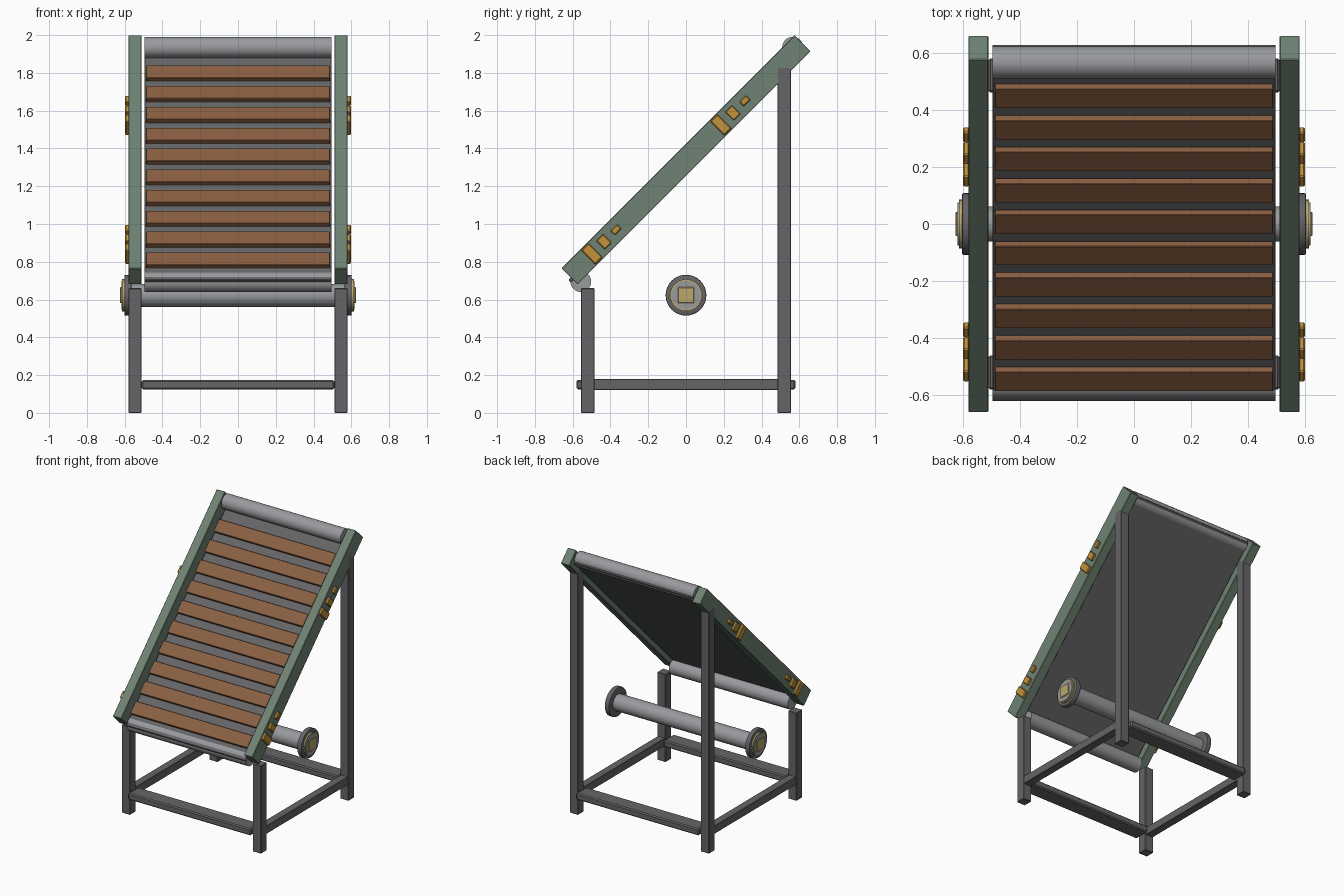
import bpy, bmesh, math
from mathutils import Matrix, Vector

cube = bpy.data.objects.get("Cube")
if cube:
    bpy.data.objects.remove(cube, do_unlink=True)


def material(name, rgb):
    m = bpy.data.materials.new(name)
    m.use_nodes = True
    m.diffuse_color = (*rgb, 1)
    bsdf = next(n for n in m.node_tree.nodes if n.type == 'BSDF_PRINCIPLED')
    bsdf.inputs["Base Color"].default_value = (*rgb, 1)
    return m


GREEN = material("muted green paint", (0.16, 0.225, 0.175))
STEEL = material("dark steel", (0.13, 0.13, 0.137))
BELT = material("belt grey", (0.13, 0.132, 0.137))
ROLLER = material("light roller metal", (0.32, 0.325, 0.34))
WOOD = material("brown wood", (0.25, 0.115, 0.055))
GOLD = material("amber", (0.55, 0.29, 0.045))
TAN = material("pale brass", (0.5, 0.39, 0.15))

# Sloped frame: local y runs up the incline, local z is its normal
SLOPE = Matrix.Translation((0, 0, 1.34)) @ Matrix.Rotation(math.radians(45), 4, 'X')
FLAT = Matrix.Identity(4)


def finish(name, bm, mat, matrix):
    mesh = bpy.data.meshes.new(name)
    bm.to_mesh(mesh)
    bm.free()
    mesh.materials.append(mat)
    ob = bpy.data.objects.new(name, mesh)
    ob.matrix_world = matrix
    bpy.context.collection.objects.link(ob)
    return ob


def box(name, centre, size, mat, frame=FLAT, bevel=0.003):
    bm = bmesh.new()
    bmesh.ops.create_cube(bm, size=1)
    bmesh.ops.scale(bm, vec=size, verts=bm.verts)
    if bevel:
        bmesh.ops.bevel(bm, geom=bm.edges[:], offset=bevel, segments=1,
                        affect='EDGES', profile=0.5)
    return finish(name, bm, mat, frame @ Matrix.Translation(centre))


def rod(name, x0, x1, y, z, radius, mat, bevel=0.0, sides=32):
    bm = bmesh.new()
    bmesh.ops.create_cone(bm, cap_ends=True, segments=sides, radius1=radius,
                          radius2=radius, depth=abs(x1 - x0))
    if bevel:
        rims = [e for e in bm.edges if abs(e.verts[0].co.z - e.verts[1].co.z) < 1e-5]
        bmesh.ops.bevel(bm, geom=rims, offset=bevel, segments=2,
                        affect='EDGES', profile=0.5)
    turn = Matrix.Rotation(math.radians(90), 4, 'Y')
    ob = finish(name, bm, mat, Matrix.Translation(((x0 + x1) / 2, y, z)) @ turn)
    bpy.ops.object.select_all(action='DESELECT')
    bpy.context.view_layer.objects.active = ob
    ob.select_set(True)
    bpy.ops.object.shade_smooth_by_angle(angle=math.radians(35))
    return ob


# Legs, lower side bars, sloped rails and amber markers on both sides
for side, s in (("left", 1), ("right", -1)):
    x = 0.545 * s
    box(side + "_front_leg", (x, -0.52, 0.33), (0.07, 0.07, 0.66), STEEL)
    box(side + "_back_leg", (x, 0.52, 0.915), (0.07, 0.07, 1.83), STEEL)
    box(side + "_side_bar", (x, 0, 0.15), (0.06, 1.04, 0.06), STEEL)
    box(side + "_sloped_rail", (x, 0, 0), (0.07, 1.746, 0.12), GREEN, SLOPE)
    for group, start in (("lower", -0.704), ("upper", 0.261)):
        for i, width in enumerate((0.105, 0.065, 0.033)):
            box(f"{side}_{group}_marker_{i + 1}", (0.587 * s, start + 0.09 * i, 0),
                (0.022, 0.054 - 0.002 * i, width), GOLD, SLOPE, 0.005)

    # Drive shaft end: flange, brass ring, hub and square cap
    rod(side + "_flange", 0.565 * s, 0.602 * s, 0, 0.623, 0.108, STEEL, 0.006)
    rod(side + "_brass_ring", 0.6 * s, 0.613 * s, 0, 0.623, 0.085, TAN)
    rod(side + "_hub", 0.6 * s, 0.618 * s, 0, 0.623, 0.076, ROLLER)
    box(side + "_square_cap", (0.612 * s, 0, 0.623), (0.024, 0.085, 0.085), TAN)

# Cross bars between the legs
for name, y in (("front_cross_bar", -0.52), ("back_cross_bar", 0.52)):
    box(name, (0, y, 0.15), (1.02, 0.12, 0.05), STEEL, bevel=0.008)

# Rollers and drive shaft
rod("top_roller", -0.495, 0.495, 0.565, 1.935, 0.056, ROLLER)
rod("bottom_roller", -0.495, 0.495, -0.557, 0.695, 0.055, ROLLER)
rod("drive_shaft", -0.58, 0.58, 0, 0.622, 0.061, ROLLER)

# Belt bed with its wooden slats
box("belt", (0, -0.015, -0.02), (0.992, 1.75, 0.02), BELT, SLOPE)
for i in range(10):
    box(f"slat_{i + 1}", (0, -0.76 + 0.1556 * i, 0.007), (0.974, 0.094, 0.028),
        WOOD, SLOPE, 0.002)
